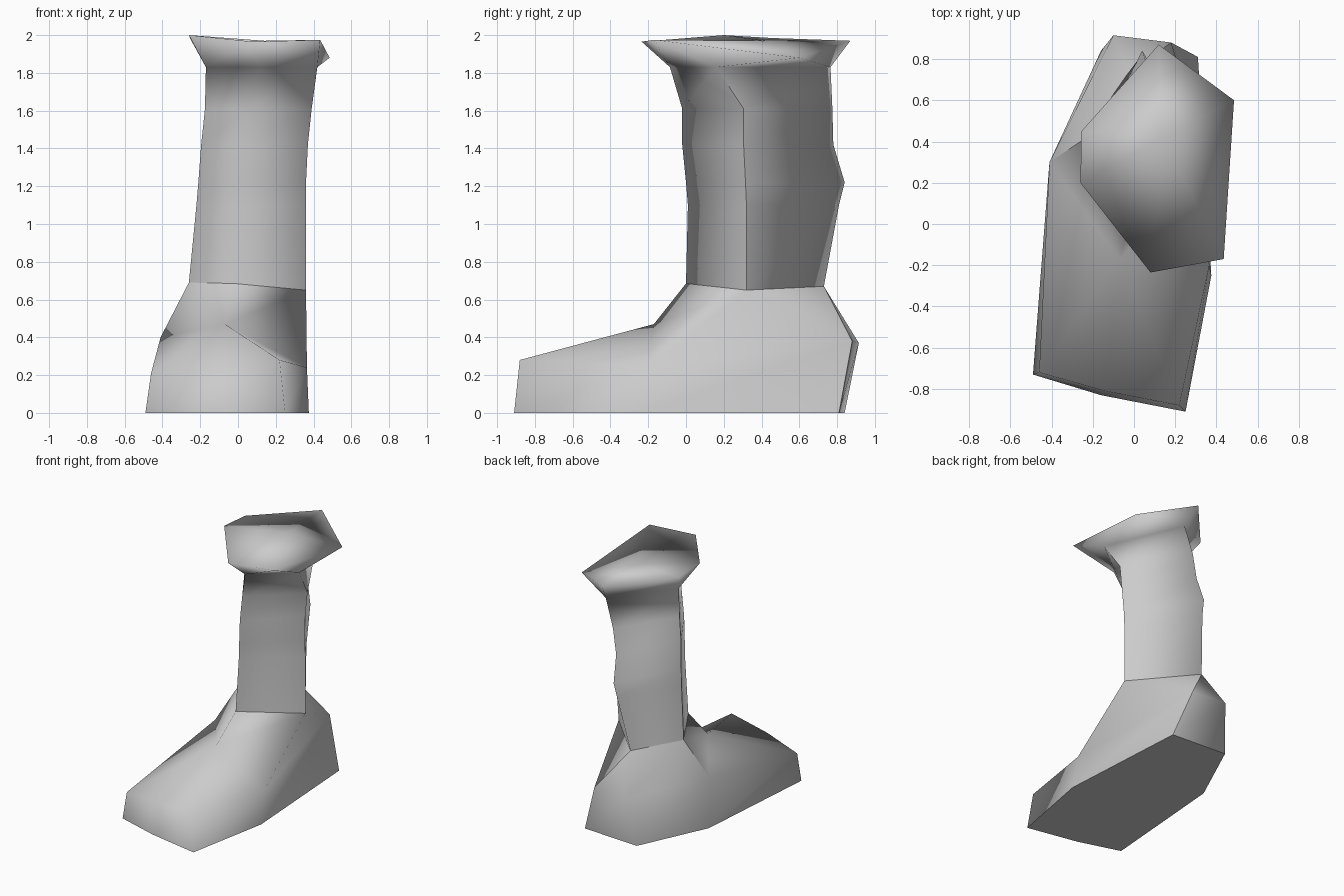
import bpy
import bmesh

if "Cube" in bpy.data.objects:
    bpy.data.objects.remove(bpy.data.objects["Cube"], do_unlink=True)


def make_material(name, colour):
    material = bpy.data.materials.new(name)
    material.use_nodes = True
    material.diffuse_color = colour
    material.node_tree.nodes["Principled BSDF"].inputs["Base Color"].default_value = colour
    return material


def flat_ring(bm, height, outline):
    """Add a ring of vertices that all lie at one height."""
    return [bm.verts.new((x, y, height)) for x, y in outline]


def free_ring(bm, points):
    """Add a ring of vertices with individual heights."""
    return [bm.verts.new(point) for point in points]


def bridge(bm, low, high, attach=None):
    """Join two rings; attach gives the low vertex below each high vertex."""
    attach = attach or range(len(high))
    below = [low[i] for i in attach]
    for i in range(len(high)):
        j = (i + 1) % len(high)
        corners = list(dict.fromkeys((below[i], below[j], high[j], high[i])))
        bm.faces.new(corners)


def sharpen(bm, pairs):
    for first, second in pairs:
        edge = bm.edges.get((first, second))
        if edge:
            edge.smooth = False


def ring_pairs(ring):
    return list(zip(ring, ring[1:] + ring[:1]))


def finish(bm, name, material):
    for face in bm.faces:
        face.smooth = True
    mesh = bpy.data.meshes.new(name)
    bm.to_mesh(mesh)
    bm.free()
    mesh.materials.append(material)
    part = bpy.data.objects.new(name, mesh)
    bpy.context.collection.objects.link(part)
    return part


grey = make_material("plain grey", (0.6, 0.6, 0.6, 1))

# Ankle opening shared by both parts: front, right-hand corner, back, far corner
ankle_points = [(-0.02, 0, 0.685), (0.36, 0.32, 0.65), (-0.03, 0.73, 0.67), (-0.26, 0.4, 0.69)]

# Foot: flat sole, side band, then the crown up to the ankle
foot = bmesh.new()
sole = flat_ring(foot, 0, [(-0.49, -0.73), (-0.16, -0.83), (0.25, -0.91), (0.375, -0.25),
                           (0.31, 0.81), (-0.16, 0.84), (-0.41, 0.3)])
band = free_ring(foot, [(-0.46, -0.72, 0.21), (-0.14, -0.81, 0.25), (0.22, -0.88, 0.28),
                        (0.365, -0.2, 0.24), (0.18, 0.88, 0.38), (-0.1, 0.915, 0.37),
                        (-0.41, 0.3, 0.4)])
foot.faces.new(sole[::-1])
bridge(foot, sole, band)
toe_left, toe_mid, toe_right, ball, heel_right, heel_left, arch = band
front, right, back, left = free_ring(foot, ankle_points)
instep = foot.verts.new((-0.07, -0.17, 0.47))
for corners in (
    (toe_left, toe_mid, instep), (toe_mid, toe_right, instep), (toe_right, ball, instep),
    (ball, right, instep), (instep, right, front), (ball, heel_right, right),
    (heel_right, back, right), (heel_right, heel_left, back),
    (heel_left, arch, left, back), (arch, instep, left), (instep, front, left),
    (arch, toe_left, instep),
):
    foot.faces.new(corners)
sharpen(foot, ring_pairs(sole))
sharpen(foot, [(sole[4], heel_right), (heel_right, back), (instep, ball), (arch, left)])
finish(foot, "foot", grey)

# Shaft: four-sided rings lofted from the ankle to the neck
shaft = bmesh.new()
rings = [free_ring(shaft, ankle_points)]
for height, outline in (
    (1.1, [(0, 0.01), (0.36, 0.32), (0.03, 0.81), (-0.22, 0.37)]),
    (1.22, [(0.01, 0), (0.36, 0.315), (0.04, 0.84), (-0.21, 0.36)]),
    (1.42, [(0.03, -0.02), (0.37, 0.305), (0.06, 0.78), (-0.195, 0.34)]),
    (1.61, [(0.05, -0.02), (0.39, 0.305), (0.09, 0.775), (-0.175, 0.33)]),
    (1.83, [(0.12, -0.085), (0.42, 0.16), (0.16, 0.765), (-0.17, 0.33)]),
):
    rings.append(flat_ring(shaft, height, outline))
for low, high in zip(rings, rings[1:]):
    bridge(shaft, low, high)
    sharpen(shaft, [(low[1], high[1]), (low[3], high[3])])

# Flared six-sided rim with a closed top
rim = free_ring(shaft, [(0.08, -0.235, 1.965), (0.435, -0.17, 1.975), (0.485, 0.6, 1.88),
                        (0.12, 0.87, 1.97), (-0.255, 0.45, 1.985), (-0.26, 0.2, 2)])
bridge(shaft, rings[-1], rim, attach=(0, 1, 1, 2, 3, 3))
centre = shaft.verts.new((0.14, 0.42, 1.97))
for first, second in ring_pairs(rim):
    shaft.faces.new((first, second, centre))
finish(shaft, "shaft", grey)
